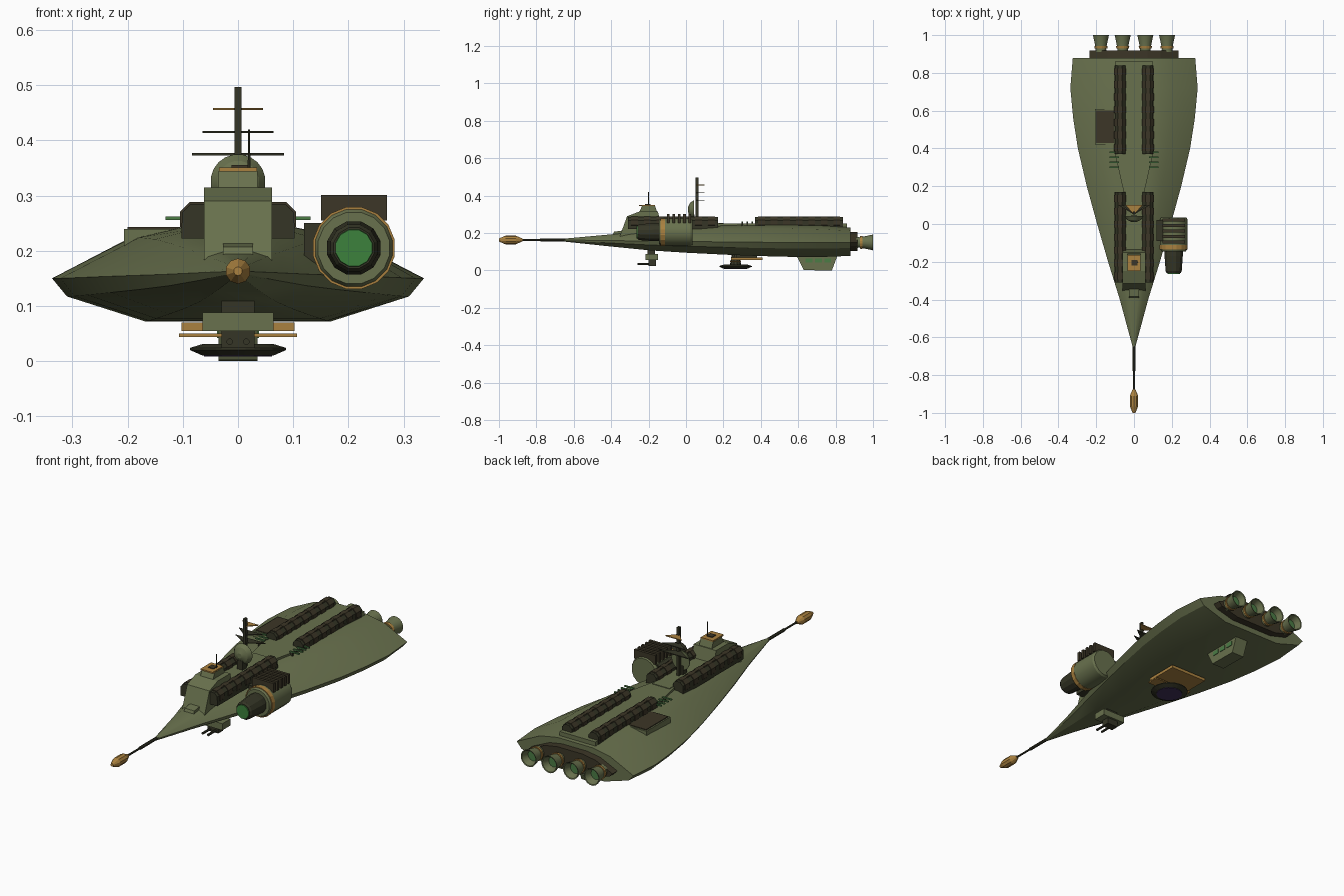
import bpy, bmesh, math
from mathutils import Vector

default_cube = bpy.data.objects.get("Cube")
if default_cube:
    bpy.data.objects.remove(default_cube, do_unlink=True)


def material(name, red, green, blue):
    mat = bpy.data.materials.new(name)
    mat.use_nodes = True
    colour = (red, green, blue, 1)
    mat.diffuse_color = colour
    mat.node_tree.nodes["Principled BSDF"].inputs["Base Color"].default_value = colour
    return mat


OLIVE = material("olive hull", .14, .165, .075)
DARK = material("dark gunmetal", .035, .036, .019)
BROWN = material("dark brown", .045, .037, .02)
GOLD = material("gold", .4, .22, .05)
LENS = material("lens green", .045, .22, .045)
WINDOW = material("window green", .07, .2, .06)
PURPLE = material("sensor purple", .05, .03, .1)


def finish(bm, name, mat, smooth=False):
    bmesh.ops.recalc_face_normals(bm, faces=bm.faces)
    mesh = bpy.data.meshes.new(name)
    bm.to_mesh(mesh)
    bm.free()
    obj = bpy.data.objects.new(name, mesh)
    bpy.context.collection.objects.link(obj)
    mesh.materials.append(mat)
    if smooth:
        bpy.ops.object.select_all(action='DESELECT')
        obj.select_set(True)
        bpy.context.view_layer.objects.active = obj
        bpy.ops.object.shade_smooth_by_angle(angle=math.radians(25))
    return obj


def loft(name, rings, mat, smooth=False):
    """Skin a row of equal rings and close both ends."""
    bm = bmesh.new()
    loops = [[bm.verts.new(p) for p in ring] for ring in rings]
    count = len(loops[0])
    for a, b in zip(loops, loops[1:]):
        for i in range(count):
            j = (i + 1) % count
            bm.faces.new((a[i], a[j], b[j], b[i]))
    bm.faces.new(loops[0])
    bm.faces.new(loops[-1])
    return finish(bm, name, mat, smooth)


def box(name, x, y, z, mat):
    """Box from three (low, high) ranges."""
    rings = [[(x[0], y[0], h), (x[1], y[0], h), (x[1], y[1], h), (x[0], y[1], h)] for h in z]
    return loft(name, rings, mat)


def side_prism(name, half, profile, mat):
    """Extrude a (y, z) outline across x."""
    return loft(name, [[(s * half, y, z) for y, z in profile] for s in (-1, 1)], mat)


def lathe(name, centre, profile, mat, sides=12, axis="y", smooth=False):
    """Turn (distance, radius) pairs about the y or z axis."""
    rings = []
    for d, r in profile:
        ring = []
        for i in range(sides):
            t = math.tau * (i + .5) / sides
            u, v = r * math.cos(t), r * math.sin(t)
            offset = (u, d, v) if axis == "y" else (u, v, d)
            ring.append(Vector(centre) + Vector(offset))
        rings.append(ring)
    return loft(name, rings, mat, smooth)


def hull_ring(y, w, low, edge, top):
    half = [(.5 * w, low), (.92 * w, low + .58 * (edge - low)), (w, edge),
            (.6 * w, top - .22 * (top - edge)), (.3 * w, top)]
    return [(x, y, z) for x, z in half] + [(-x, y, z) for x, z in reversed(half)]


# Main hull: spear shaped loft, widest near the stern
stations = [(-.655, .006, .155, .163, .17), (-.4, .075, .128, .16, .193),
            (-.2, .137, .108, .157, .212), (0, .195, .095, .155, .228),
            (.2, .25, .085, .153, .24), (.4, .297, .077, .151, .245),
            (.56, .322, .073, .15, .244), (.72, .337, .072, .15, .24),
            (.88, .324, .078, .15, .23)]
loft("hull", [hull_ring(*s) for s in stations], OLIVE, True)
loft("engine_block", [hull_ring(y, .235, .105, .15, .205) for y in (.87, .918)], BROWN)

# Engines
for i, x in enumerate((-.175, -.06, .06, .175)):
    spot = (x, 0, .15)
    lathe(f"nozzle_{i}", spot, [(.91, .03), (.93, .028), (1, .043), (.998, .038), (.95, .02)],
          OLIVE, 16, smooth=True)
    lathe(f"nozzle_ring_{i}", spot, [(.93, .034), (.943, .036)], GOLD, 16)
    lathe(f"nozzle_lining_{i}", spot, [(.965, .027), (.966, .027)], WINDOW, 16)

# Nose probe
probe = (0, 0, .163)
lathe("probe_shaft", probe, [(-.9, .005), (-.78, .005), (-.779, .008), (-.58, .008)], DARK, 8)
lathe("probe_tip", probe, [(-1, .008), (-.965, .023), (-.91, .023), (-.875, .008)], GOLD, 10)

# Raised spine deck
box("front_deck", (-.048, .048), (-.32, .2), (.18, .255), OLIVE)
loft("middle_deck", [[(-w, y, .22), (w, y, .22), (w, y, .252), (-w, y, .252)]
                     for y, w in ((.15, .05), (.37, .1), (.86, .1))], OLIVE)

# Paired rails on the deck, with collars and side walls
for side, label in ((-1, "right"), (1, "left")):
    x = side * .074
    for part, start, end in (("front", -.31, .17), ("rear", .37, .84)):
        name = f"{label}_{part}_rail"
        lathe(name, (x, 0, .257), [(start, .03), (end, .03)], DARK, 8)
        box(name + "_base", (x - .028, x + .028), (start, end), (.222, .25), DARK)
        box(name + "_top_strip", (x - .008, x + .008), (start + .02, end - .02), (.28, .288), BROWN)
        steps = 7
        for i in range(steps):
            y = start + (i + .5) * (end - start) / steps
            lathe(f"{name}_collar_{i}", (x, y, .257), [(-.018, .034), (.018, .034)], BROWN, 8)
    # Cooling bars between the rails
    for i in range(4):
        y = .3 + i * .027
        ends = sorted((side * .08, side * .131))
        box(f"{label}_cooling_bar_{i}", ends, (y - .004, y + .004), (.256, .262), WINDOW)
        ends = sorted((side * .085, side * .095))
        box(f"{label}_bar_post_{i}", ends, (y - .004, y + .004), (.23, .258), DARK)

# Bridge tower
side_prism("tower", .062, [(-.355, .18), (-.315, .29), (-.25, .315), (-.15, .315), (-.12, .19)], OLIVE)
side_prism("tower_step", .027, [(-.4, .17), (-.385, .207), (-.33, .215), (-.33, .17)], OLIVE)
side_prism("bridge_cabin", .035, [(-.255, .3), (-.235, .345), (-.165, .345), (-.15, .3)], OLIVE)
box("bridge_roof", (-.034, .034), (-.25, -.165), (.344, .351), GOLD)
box("roof_hatch", (-.012, .018), (-.22, -.19), (.351, .355), BROWN)
lathe("bridge_aerial", (.02, -.2, 0), [(.34, .003), (.42, .002)], DARK, 6, "z")

# Dish and mast with triangular vanes
lathe("dish", (0, 0, .325), [(.01, .012), (.022, .038), (.04, .05), (.043, .05)], OLIVE, 20, smooth=True)
box("dish_stand", (-.015, .015), (.015, .045), (.24, .3), DARK)
box("mast", (-.006, .006), (.05, .066), (.24, .497), DARK)
for i, (z, half, mat) in enumerate(((.375, .083, DARK), (.415, .064, DARK), (.457, .045, GOLD))):
    loft(f"mast_vane_{i}", [[(0, .05, h), (half, .1, h), (-half, .1, h)]
                            for h in (z - .002, z + .002)], mat)

# Side pod on the left
pod = (.21, 0, .205)
lathe("pod_body", pod, [(-.145, .066), (-.13, .074), (.025, .074), (.035, .068)], OLIVE, 16, smooth=True)
lathe("pod_band", pod, [(-.135, .0755), (-.112, .0755)], GOLD, 16)
lathe("pod_barrel", pod, [(-.26, .038), (-.25, .044), (-.17, .05), (-.14, .05)], DARK, 12)
lathe("pod_lens", pod, [(-.264, .034), (-.255, .036)], LENS, 12)
box("pod_mount", (.12, .17), (-.09, .02), (.165, .25), DARK)
for i in range(5):
    y = -.095 + i * .029
    box(f"pod_fin_{i}", (.15, .27), (y - .007, y + .007), (.255, .301), BROWN)

# Upper cargo bay on the right
box("cargo_bay", (-.207, -.1), (.42, .61), (.2, .239), OLIVE)
box("cargo_bay_lid", (-.2, -.105), (.428, .602), (.239, .243), BROWN)

# Belly turret
box("turret_pylon", (-.03, .03), (-.205, -.165), (.08, .12), DARK)
box("turret_body", (-.064, .064), (-.216, -.15), (.055, .088), OLIVE)
box("turret_base", (-.03, .03), (-.2, -.16), (.024, .056), DARK)
for x in (-.015, .015):
    lathe("turret_barrel", (x, 0, .035), [(-.26, .006), (-.17, .006)], DARK, 8)

# Belly sensor disc with gold panels
disc = (0, .265, 0)
lathe("sensor_disc", disc, [(.01, .065), (.02, .088), (.024, .088), (.031, .065)], DARK, 20, "z")
lathe("sensor_face", disc, [(.008, .062), (.011, .062)], PURPLE, 20, "z")
lathe("sensor_stem", disc, [(.03, .03), (.09, .02)], DARK, 10, "z")
box("sensor_panel", (-.102, .102), (.24, .41), (.055, .07), GOLD)
box("sensor_bar", (-.107, .107), (.235, .295), (.044, .05), GOLD)
box("panel_mount", (-.05, .05), (.27, .38), (.068, .09), DARK)

# Belly keel cabin with side windows
side_prism("keel_cabin", .035, [(.59, .08), (.63, .002), (.78, 0), (.81, .08)], OLIVE)
for side in (-1, 1):
    for i in range(3):
        y = .64 + i * .05
        ends = sorted((side * .034, side * .038))
        box(f"keel_window_{i}", ends, (y, y + .036), (.042, .064), WINDOW)
